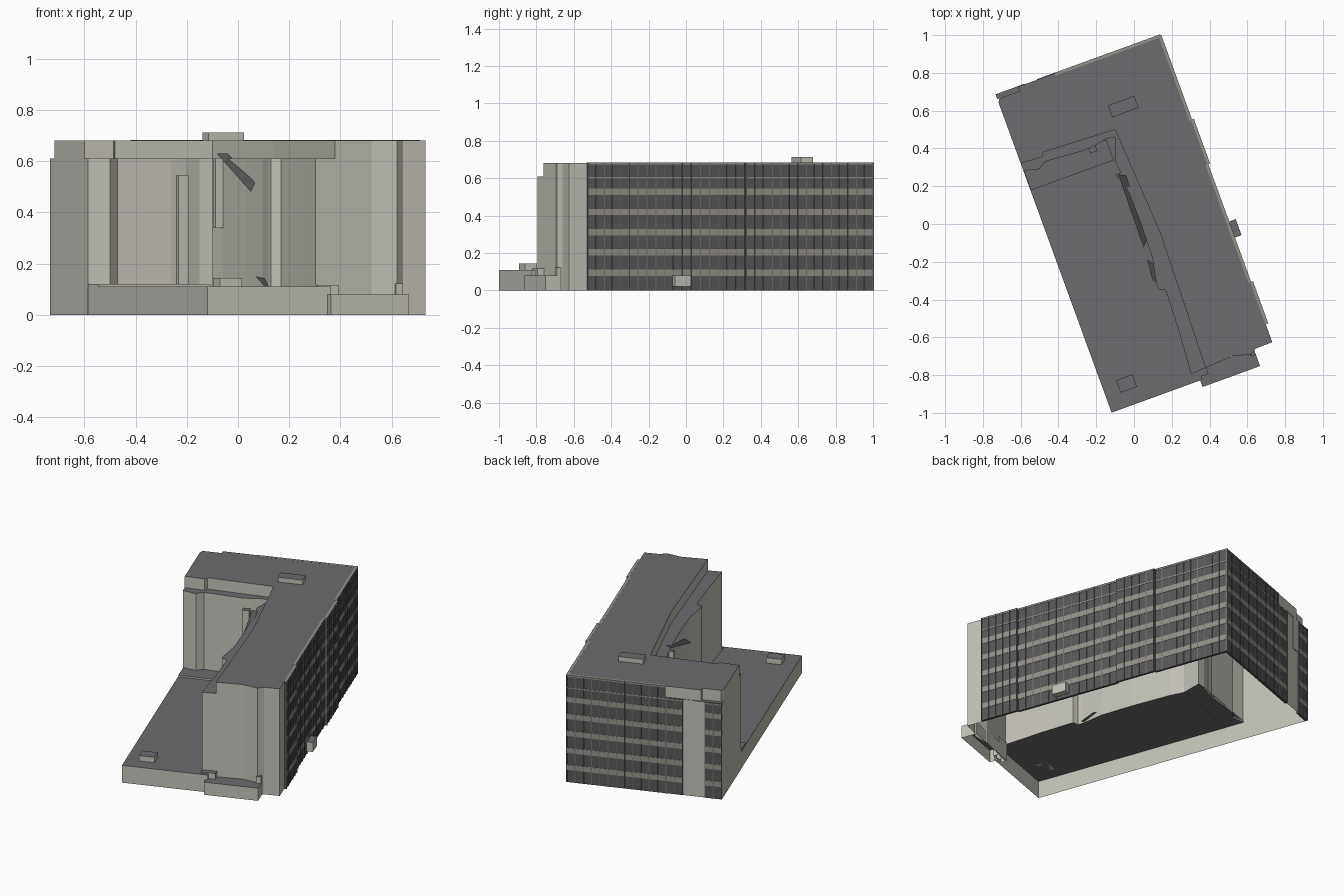
import bpy, bmesh
from math import cos, sin, radians

if "Cube" in bpy.data.objects:
    bpy.data.objects.remove(bpy.data.objects["Cube"])

CA, SA = cos(radians(20)), sin(radians(20))   # whole block is turned 20 degrees


def material(name, rgb):
    m = bpy.data.materials.new(name)
    m.diffuse_color = (*rgb, 1)
    m.use_nodes = True
    m.node_tree.nodes["Principled BSDF"].inputs["Base Color"].default_value = m.diffuse_color
    return m


WALL = material("wall", (0.55, 0.54, 0.48))
ROOF = material("roof", (0.15, 0.145, 0.155))
GLASS = material("glass", (0.10, 0.097, 0.10))
BAND = material("band", (0.30, 0.285, 0.25))
FRAME = material("frame", (0.17, 0.165, 0.165))


def build(name, faces, mats, recalc=True):
    """faces: list of (points in building axes, material slot)."""
    bm = bmesh.new()
    for pts, slot in faces:
        f = bm.faces.new([bm.verts.new((u * CA - v * SA, u * SA + v * CA, z)) for u, v, z in pts])
        f.material_index = slot
    bmesh.ops.remove_doubles(bm, verts=bm.verts, dist=1e-5)
    if recalc:
        bmesh.ops.recalc_face_normals(bm, faces=bm.faces)
    me = bpy.data.meshes.new(name)
    bm.to_mesh(me)
    bm.free()
    for m in mats:
        me.materials.append(m)
    ob = bpy.data.objects.new(name, me)
    bpy.context.collection.objects.link(ob)
    return ob


def walls(path, z0, z1):
    return [([(*p, z0), (*p, z1), (*q, z1), (*q, z0)], 0) for p, q in zip(path, path[1:])]


def cap(path, z):
    # reversed: outlines run clockwise seen from above
    return ([(*p, z) for p in reversed(path)], 1)


def block(u0, u1, v0, v1, z0, z1, bottom=True):
    path = [(u0, v0), (u0, v1), (u1, v1), (u1, v0)]
    faces = walls(path + path[:1], z0, z1) + [cap(path, z1)]
    if bottom:
        faces.append(([(*p, z0) for p in path], 0))
    return faces


# Plan outlines, clockwise from above
street = [(-0.454, 0.892), (0.474, 0.892), (0.474, -0.838), (0.38, -0.84),
          (0.347, -0.861), (0.25, -0.836), (0.095, -0.845)]
court = [(0.012, -0.85), (0.03, -0.6), (0.038, -0.385), (0.003, -0.37), (0.003, -0.34),
         (0.03, -0.2), (0.035, 0.0), (0.03, 0.26), (0.019, 0.344), (0.063, 0.467),
         (0.013, 0.474), (-0.05, 0.46), (-0.111, 0.456), (-0.329, 0.471),
         (-0.371, 0.444), (-0.454, 0.465)]
setback = [(0.095, -0.845), (0.114, -0.095), (0.077, 0.504), (-0.321, 0.521),
           (-0.335, 0.5), (-0.454, 0.506)]

# Tower up to the terrace, open underneath, with the terrace strip
tower = walls(street + court[:1], 0, 0.61) + walls(court, 0.11, 0.61)
tower += walls([court[-1], street[0]], 0, 0.61)
tower.append(cap(court + setback[::-1], 0.61))
tower.append(cap([(-0.454, 0.868), (-0.454, 0.892), (-0.12, 0.892), (-0.12, 0.868)], 0.61))
build("tower_walls", tower, (WALL, ROOF))

# Set-back top storey and roof
top = [(-0.442, 0.868), (-0.12, 0.868), (-0.12, 0.892)] + street[1:] + setback[1:-1]
top += [(-0.454, 0.506), (-0.454, 0.85)]
build("top_storey", walls(top + top[:1], 0.61, 0.682) + [cap(top, 0.682)], (WALL, ROOF))
build("parapet_block", block(-0.33, -0.12, 0.866, 0.893, 0.612, 0.682), (WALL, ROOF))

# Podium with deck, open underneath
edge = [(0.06, -0.845), (0.06, -0.898), (-0.453, -0.898), (-0.453, 0.465)]
build("podium", walls(edge, 0, 0.11) + [cap(edge[:-1] + court[::-1], 0.11)], (WALL, ROOF))
build("deck_step", block(-0.452, 0.015, 0.354, 0.47, 0.108, 0.12, False), (WALL, ROOF))
build("south_step", block(0.012, 0.10, -0.88, -0.84, 0, 0.116, False), (WALL, ROOF))
build("south_annex", block(0.046, 0.37, -0.935, -0.838, 0, 0.08, False), (WALL, ROOF))
build("annex_vent", block(0.34, 0.37, -0.87, -0.845, 0.08, 0.122), (WALL, ROOF))

# Rooftop, deck and entrance boxes
build("roof_plant_room", block(0.085, 0.233, 0.57, 0.637, 0.68, 0.712), (WALL, ROOF))
build("deck_plant_room", block(-0.372, -0.28, -0.815, -0.745, 0.11, 0.145), (WALL, ROOF))
build("entrance_canopy", block(0.474, 0.515, -0.25, -0.16, 0.02, 0.08), (WALL, ROOF))

# Courtyard pillars and sloping glazed slivers
build("court_pillar", block(-0.09, -0.05, 0.43, 0.465, 0.12, 0.545), (WALL, ROOF))
build("hanging_shaft", block(0.0, 0.035, 0.255, 0.28, 0.34, 0.61), (WALL, ROOF))
build("slope_upper", [([(0.012, 0.275, 0.63), (0.05, 0.255, 0.63), (0.035, -0.10, 0.52),
                        (0.005, -0.135, 0.48)], 0)], (GLASS,))
build("slope_lower", [([(0.001, -0.20, 0.15), (0.035, -0.25, 0.14), (0.02, -0.34, 0.115),
                        (-0.01, -0.32, 0.115)], 0)], (GLASS,))


def facade(name, side, s0, s1, face, z1, bay=0.05):
    """Window wall: glass sheet, horizontal bands and upright frames."""
    def slab(a, b, za, zb, out):
        if side == "east":
            return block(face - 0.012, face + out, a, b, za, zb)
        return block(a, b, face - 0.012, face + out, za, zb)
    build(name + "_glass", slab(s0, s1, 0, z1, 0.002), (GLASS, ROOF))
    bands = []
    for i in range(5):
        z = 0.078 + i * 0.108
        bands += slab(s0, s1, z, z + 0.034, 0.004)
    bands += slab(s0, s1, 0.597, 0.605, 0.004)
    if z1 > 0.62:
        bands += slab(s0, s1, 0.672, z1 + 0.0005, 0.004)
    build(name + "_bands", bands, (BAND, BAND))
    n = max(2, round((s1 - s0) / bay))
    frames = []
    for i in range(n + 1):
        s = s0 + 0.002 + (s1 - s0 - 0.004) * i / n
        frames += slab(s - 0.002, s + 0.002, 0, z1, 0.0055)
    build(name + "_frames", frames, (FRAME, ROOF))


# East street front: flush and projecting bays
for i, (a, b, u) in enumerate([(0.414, 0.892, 0.474), (0.164, 0.414, 0.484), (-0.5, 0.164, 0.474),
                               (-0.737, -0.5, 0.484)]):
    facade(f"east_front_{i}", "east", a, b, u, 0.682)
# North front, with a plain stair strip left between the windows
facade("north_front_main", "north", -0.12, 0.474, 0.892, 0.682)
facade("north_front_mid", "north", -0.22, -0.12, 0.892, 0.61)
facade("north_front_end", "north", -0.454, -0.35, 0.892, 0.61)
build("stair_strip_sill", block(-0.35, -0.29, 0.885, 0.896, 0.40, 0.61), (WALL, ROOF))
